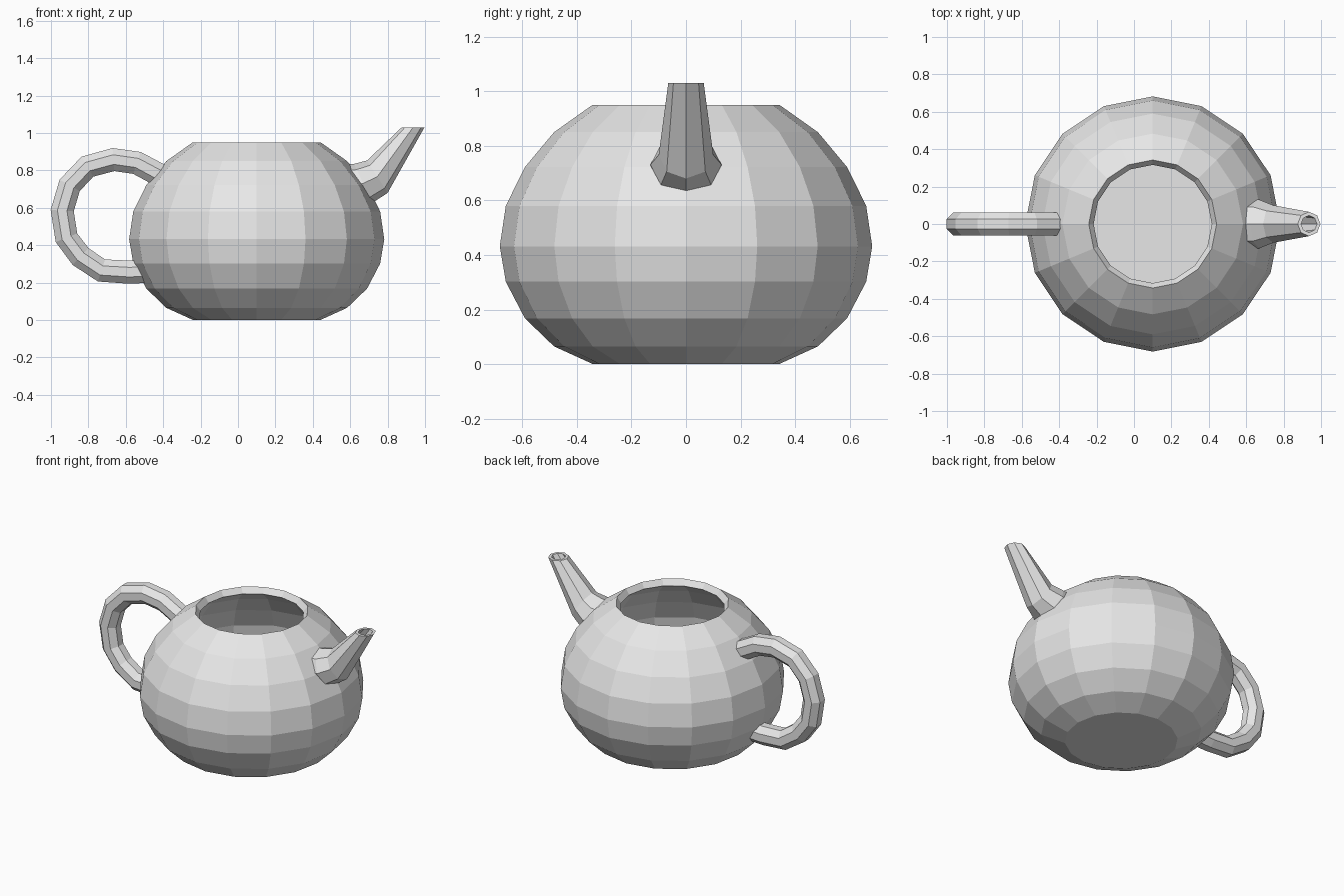
import bpy, bmesh
from math import sin, cos, tau
from mathutils import Vector

cube = bpy.data.objects.get("Cube")
if cube:
    bpy.data.objects.remove(cube, do_unlink=True)

grey = bpy.data.materials.new("plain_grey")
grey.use_nodes = True
COLOUR = (0.8, 0.8, 0.8, 1)
grey.diffuse_color = COLOUR
grey.node_tree.nodes["Principled BSDF"].inputs["Base Color"].default_value = COLOUR


def ring(centre, u, v, sides, phase=0.0):
    """Points of an ellipse with half axes u and v."""
    angles = [tau * (i + phase) / sides for i in range(sides)]
    return [Vector(centre) + Vector(u) * cos(a) + Vector(v) * sin(a) for a in angles]


def loft(name, rings, cap_start=True, cap_end=True):
    """Skin a row of rings with flat quads."""
    bm = bmesh.new()
    loops = [[bm.verts.new(p) for p in r] for r in rings]
    n = len(loops[0])
    for a, b in zip(loops, loops[1:]):
        for i in range(n):
            j = (i + 1) % n
            bm.faces.new((a[i], a[j], b[j], b[i]))
    if cap_start:
        bm.faces.new(loops[0][::-1])
    if cap_end:
        bm.faces.new(loops[-1])
    bmesh.ops.recalc_face_normals(bm, faces=bm.faces)
    mesh = bpy.data.meshes.new(name)
    bm.to_mesh(mesh)
    bm.free()
    mesh.materials.append(grey)
    obj = bpy.data.objects.new(name, mesh)
    bpy.context.collection.objects.link(obj)
    return obj


# Round body, open at the top, with a wall thickness
profile = [(0.34, 0), (0.483, 0.065), (0.59, 0.168), (0.66, 0.302), (0.682, 0.432),
           (0.66, 0.58), (0.59, 0.722), (0.483, 0.85), (0.342, 0.95)]
body = loft("body", [ring((0.1, 0, z), (r, 0, 0), (0, r, 0), 16) for r, z in profile],
            cap_end=False)
wall = body.modifiers.new("wall", "SOLIDIFY")
wall.thickness = 0.045
wall.offset = -1

# Handle: eight-sided bar swept along a loop
path = [(-0.40, 0.765), (-0.54, 0.84), (-0.666, 0.858), (-0.805, 0.82), (-0.90, 0.72),
        (-0.94, 0.585), (-0.917, 0.44), (-0.842, 0.34), (-0.73, 0.265), (-0.58, 0.256),
        (-0.50, 0.26)]
points = [Vector((x, 0, z)) for x, z in path]
bar = []
for i, p in enumerate(points):
    along = points[min(i + 1, len(points) - 1)] - points[max(i - 1, 0)]
    across = along.normalized().cross(Vector((0, 1, 0)))
    bar.append(ring(p, across * 0.067, (0, 0.067, 0), 8, 0.5))
loft("handle", bar)

# Spout: top point, bottom point and half width of each section
sections = [((0.56, 0.83), (0.67, 0.605), 0.13),
            ((0.62, 0.835), (0.72, 0.627), 0.13),
            ((0.69, 0.853), (0.80, 0.68), 0.10),
            ((0.875, 1.03), (0.997, 1.03), 0.065)]


def spout_ring(section, scale=1.0):
    (tx, tz), (bx, bz), w = section
    top, bottom = Vector((tx, 0, tz)), Vector((bx, 0, bz))
    return ring((top + bottom) / 2, (top - bottom) / 2 * scale, (0, w * scale, 0), 8)


# Outer skin, then back down inside for the hollow mouth
outside = [spout_ring(s) for s in sections]
inside = [spout_ring(s, 0.7) for s in sections[:1:-1]]
loft("spout", outside + inside)
